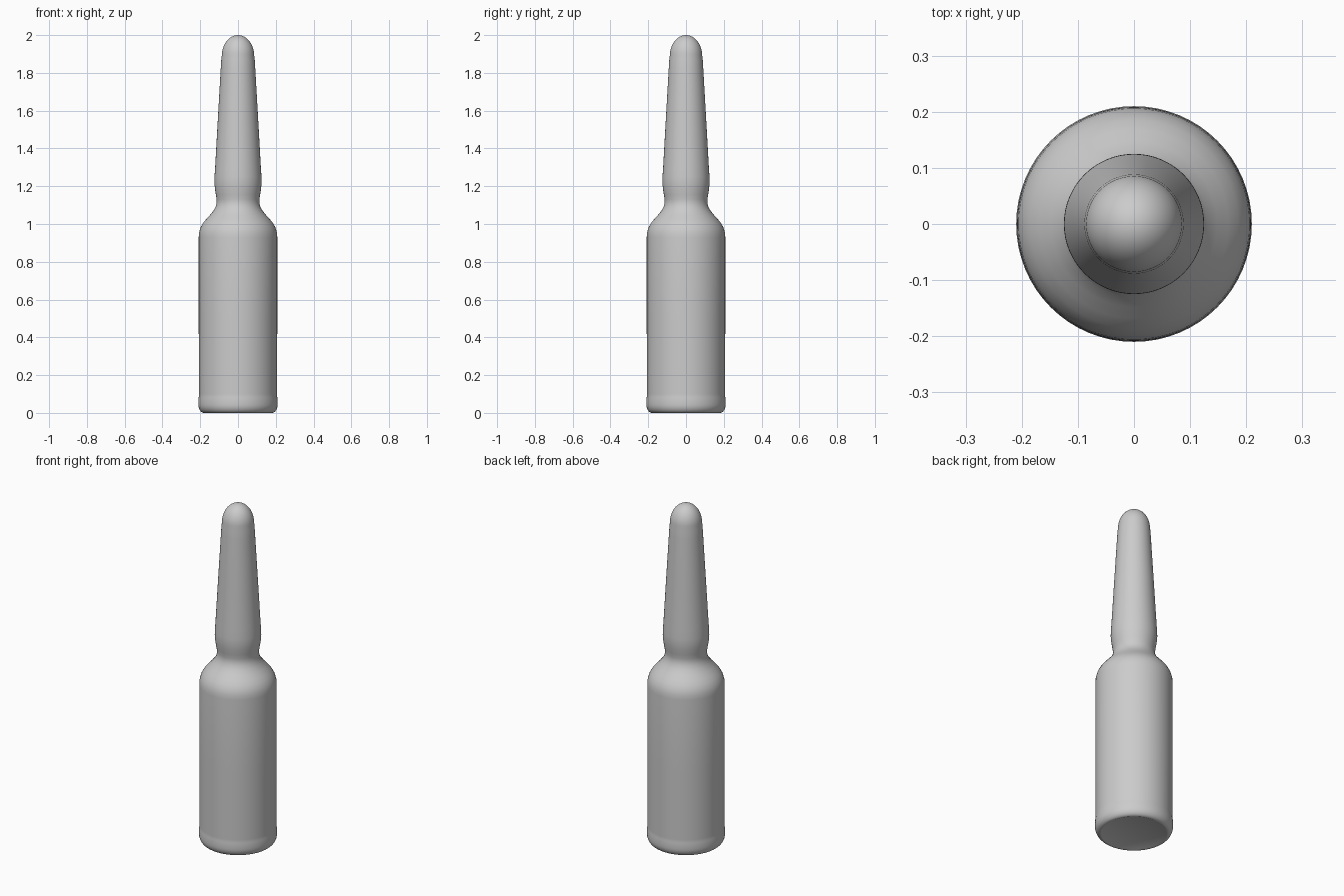
import bpy
import bmesh
import math
from mathutils import Matrix

cube = bpy.data.objects.get("Cube")
if cube:
    bpy.data.objects.remove(cube)

SIDES = 64

glass = bpy.data.materials.new("grey_glass")
glass.use_nodes = True
GREY = (0.6, 0.6, 0.6, 1)
glass.diffuse_color = GREY
glass.node_tree.nodes["Principled BSDF"].inputs["Base Color"].default_value = GREY


def lathe(name, profile):
    """Spin a (radius, height) profile about z."""
    bm = bmesh.new()
    verts = [bm.verts.new((r, 0, z)) for r, z in profile]
    edges = [bm.edges.new(pair) for pair in zip(verts, verts[1:])]
    bmesh.ops.spin(bm, geom=verts + edges, cent=(0, 0, 0), axis=(0, 0, 1),
                   angle=math.tau, steps=SIDES, use_merge=True)
    bmesh.ops.remove_doubles(bm, verts=bm.verts, dist=0.00001)
    bmesh.ops.recalc_face_normals(bm, faces=bm.faces)
    mesh = bpy.data.meshes.new(name)
    bm.to_mesh(mesh)
    bm.free()
    mesh.materials.append(glass)
    obj = bpy.data.objects.new(name, mesh)
    bpy.context.collection.objects.link(obj)
    bpy.ops.object.select_all(action="DESELECT")
    obj.select_set(True)
    bpy.context.view_layer.objects.active = obj
    bpy.ops.object.shade_smooth_by_angle(angle=math.radians(40))
    return obj


def arc(radius, height, r0, z0, start, end, steps=8):
    """Elliptical arc of profile points, angles in degrees."""
    angles = [math.radians(start + (end - start) * i / steps) for i in range(steps + 1)]
    return [(r0 + radius * math.cos(a), z0 + height * math.sin(a)) for a in angles]


# Flat underside, rounded heel and slightly flared foot
foot = [(0, 0.004), (0.17, 0.004), (0.178, 0)] + arc(0.03, 0.045, 0.18, 0.045, -90, 0)
foot += [(0.21, 0.06), (0.2085, 0.08), (0.207, 0.09)]

# Straight body rolling into the shoulder
body = [(0.207, 0.1), (0.208, 0.5), (0.208, 0.93), (0.206, 0.955), (0.199, 0.98),
        (0.186, 1.004), (0.168, 1.026), (0.148, 1.048), (0.13, 1.07)]

# Pinched neck and bulb above it
neck = [(0.118, 1.092), (0.113, 1.112), (0.113, 1.13), (0.117, 1.155),
        (0.122, 1.185), (0.125, 1.22), (0.1245, 1.25), (0.121, 1.3)]

# Tapering stem closed by a rounded tip
stem = [(0.107, 1.55), (0.091, 1.83), (0.0885, 1.87)]
tip = arc(0.086, 0.11, 0, 1.89, 0, 90, 12)
tip[-1] = (0, 2.0)

lathe("ampoule", foot + body + neck + stem + tip)
